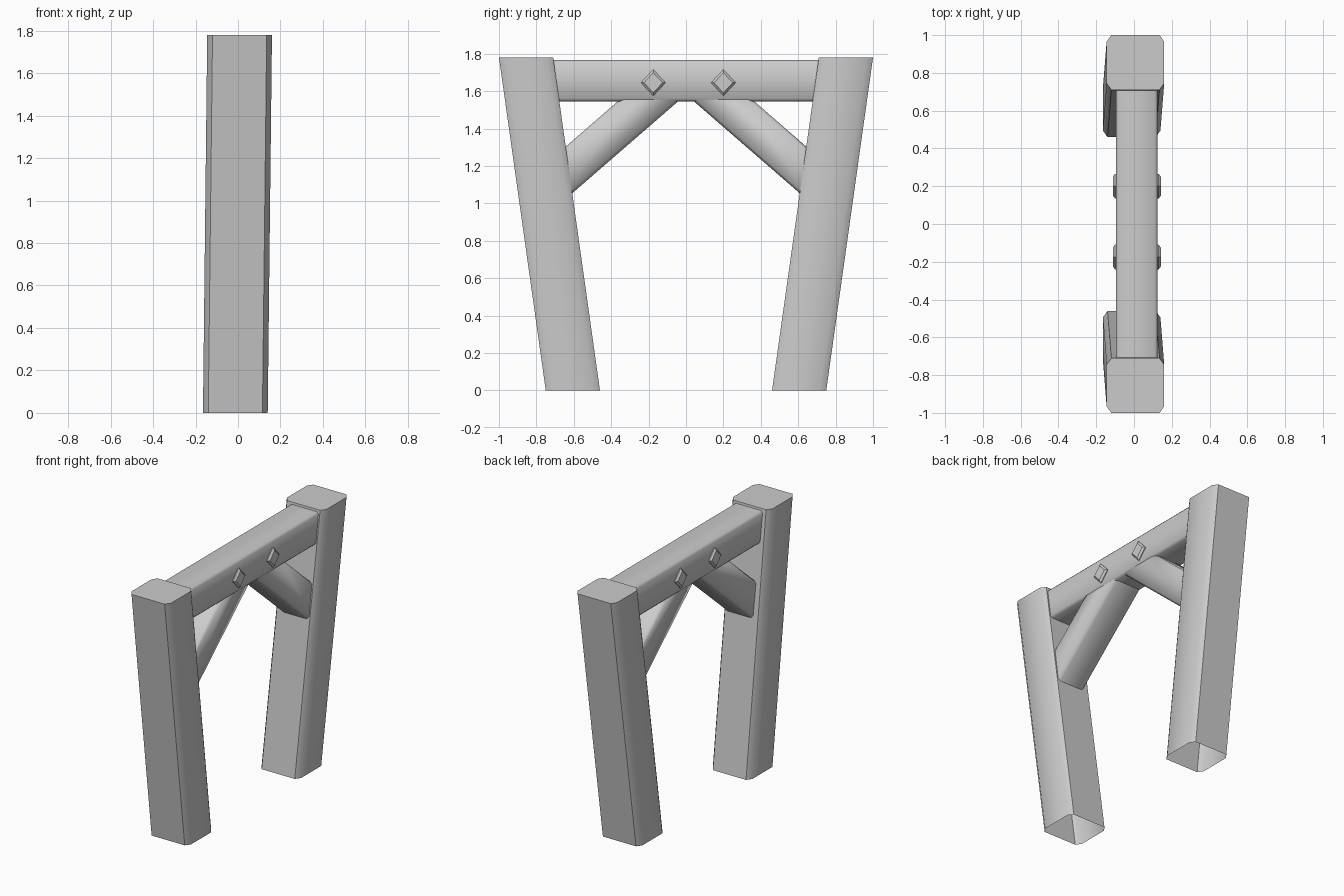
import bpy, bmesh, math

if "Cube" in bpy.data.objects:
    bpy.data.objects.remove(bpy.data.objects["Cube"])


def ring(p, q, x0, x1, cx, f):
    """Chamfered rectangle: spans x0..x1 and the (y, z) segment p..q.
    cx is the chamfer along x, f the chamfer as a fraction of p..q."""
    uv = [(x0 + cx, 0), (x1 - cx, 0), (x1, f), (x1, 1 - f),
          (x1 - cx, 1), (x0 + cx, 1), (x0, 1 - f), (x0, f)]
    return [(x, p[0] + (q[0] - p[0]) * t, p[1] + (q[1] - p[1]) * t) for x, t in uv]


def loft(name, rings, cap_start=True, cap_end=True, smooth=None):
    bm = bmesh.new()
    vs = [[bm.verts.new(c) for c in r] for r in rings]
    n = len(vs[0])
    for a, b in zip(vs, vs[1:]):
        for i in range(n):
            j = (i + 1) % n
            bm.faces.new((a[i], a[j], b[j], b[i]))
    # cap both ends so normals resolve, then open the requested ones
    caps = [bm.faces.new(vs[0][::-1]), bm.faces.new(vs[-1])]
    bmesh.ops.recalc_face_normals(bm, faces=bm.faces[:])
    drop = [c for c, keep in zip(caps, (cap_start, cap_end)) if not keep]
    if drop:
        bmesh.ops.delete(bm, geom=drop, context='FACES_ONLY')
    me = bpy.data.meshes.new(name)
    bm.to_mesh(me)
    bm.free()
    ob = bpy.data.objects.new(name, me)
    bpy.context.collection.objects.link(ob)
    if smooth:
        bpy.ops.object.select_all(action='DESELECT')
        ob.select_set(True)
        bpy.context.view_layer.objects.active = ob
        bpy.ops.object.shade_smooth_by_angle(angle=math.radians(smooth))
    return ob


for s, side in ((-1, "front"), (1, "back")):
    # leaning post, open underneath
    loft(side + "_post", [
        ring((s * 0.75, 0), (s * 0.46, 0), -0.165, 0.14, 0.025, 0.12),
        ring((s * 1.0, 1.78), (s * 0.71, 1.78), -0.145, 0.16, 0.025, 0.12)],
        cap_start=False, smooth=45)
    # diagonal brace, ends slightly buried in post and beam
    loft(side + "_brace", [
        ring((s * 0.63, 1.035), (s * 0.67, 1.28), -0.09, 0.12, 0.018, 0.07),
        ring((s * 0.025, 1.56), (s * 0.348, 1.56), -0.09, 0.12, 0.018, 0.07)],
        smooth=60)

# cross beam between the posts
loft("cross_beam", [
    ring((y, 1.545), (y, 1.765), -0.095, 0.125, 0.014, 0.065) for y in (-0.72, 0.72)],
    smooth=50)

# diamond pegs running through the beam, with bevelled ends
for i, y in enumerate((-0.175, 0.2)):
    loft("peg_%d" % (i + 1), [
        [(x, y + r, 1.645), (x, y, 1.645 + r * 1.07),
         (x, y - r, 1.645), (x, y, 1.645 - r * 1.07)]
        for x, r in ((-0.112, 0.05), (-0.1, 0.066), (0.13, 0.066), (0.142, 0.05))])
